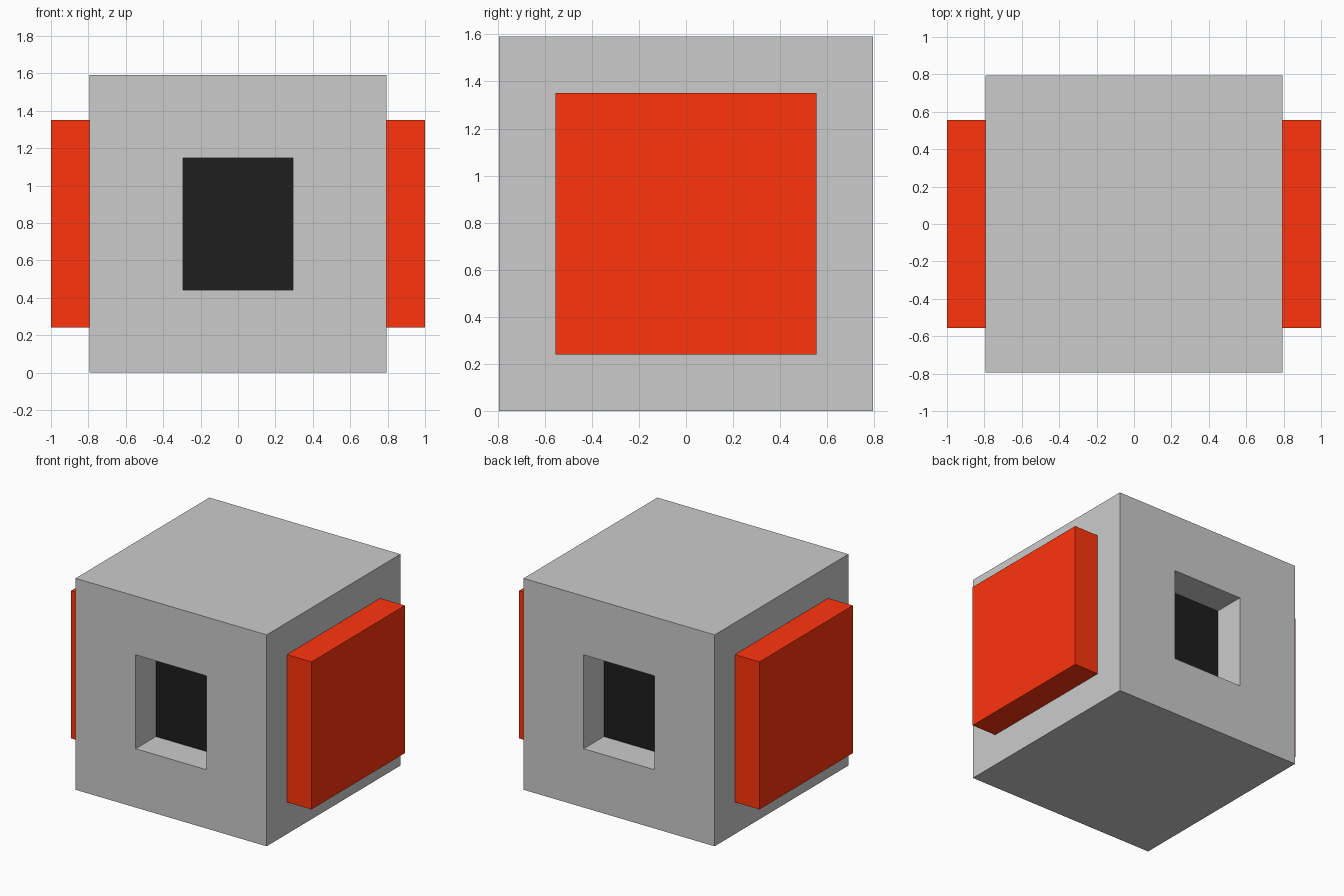
import bpy, bmesh
from mathutils import Vector

if "Cube" in bpy.data.objects:
    bpy.data.objects.remove(bpy.data.objects["Cube"])

H = 0.795                      # half size of the body, also its centre height
WIN = Vector((0.295, 0.353))   # half width and half height of the windows
DEPTH = 0.24


def material(name, color):
    mat = bpy.data.materials.new(name)
    mat.diffuse_color = (*color, 1)
    mat.use_nodes = True
    mat.node_tree.nodes["Principled BSDF"].inputs["Base Color"].default_value = mat.diffuse_color
    return mat


def make_object(name, bm, mat=None):
    mesh = bpy.data.meshes.new(name)
    bm.to_mesh(mesh)
    bm.free()
    obj = bpy.data.objects.new(name, mesh)
    bpy.context.collection.objects.link(obj)
    obj.location.z = H
    if mat:
        mesh.materials.append(mat)
    return obj


def box(center, half):
    bm = bmesh.new()
    bmesh.ops.create_cube(bm, size=2)
    for v in bm.verts:
        v.co = Vector(center) + Vector(a * b for a, b in zip(v.co, half))
    return bm


red = material("red", (1.0, 0.035, 0.004))
black = material("black", (0.013, 0.013, 0.013))

# Body: cube with a window recess in the front and back
bm = box((0, 0, 0), (H, H, H))
bm.normal_update()
for face in [f for f in bm.faces if abs(f.normal.y) > 0.5]:
    n = face.normal.copy()
    bmesh.ops.inset_individual(bm, faces=[face], thickness=0.3)
    for v in face.verts:
        v.co.x = WIN.x if v.co.x > 0 else -WIN.x
        v.co.z = WIN.y if v.co.z > 0 else -WIN.y
    inner = bmesh.ops.extrude_discrete_faces(bm, faces=[face])["faces"][0]
    bmesh.ops.translate(bm, verts=inner.verts[:], vec=-n * DEPTH)
    bmesh.ops.delete(bm, geom=[inner], context='FACES_ONLY')
make_object("body", bm)

# Dark core closing both window recesses
make_object("window_core", box((0, 0, 0), (WIN.x, H - DEPTH, WIN.y)), black)

# Raised square pads on both sides
half = (1 - H) / 2
for side, name in ((-1, "left_pad"), (1, "right_pad")):
    make_object(name, box((side * (H + half), 0, 0), (half, 0.555, 0.555)), red)
